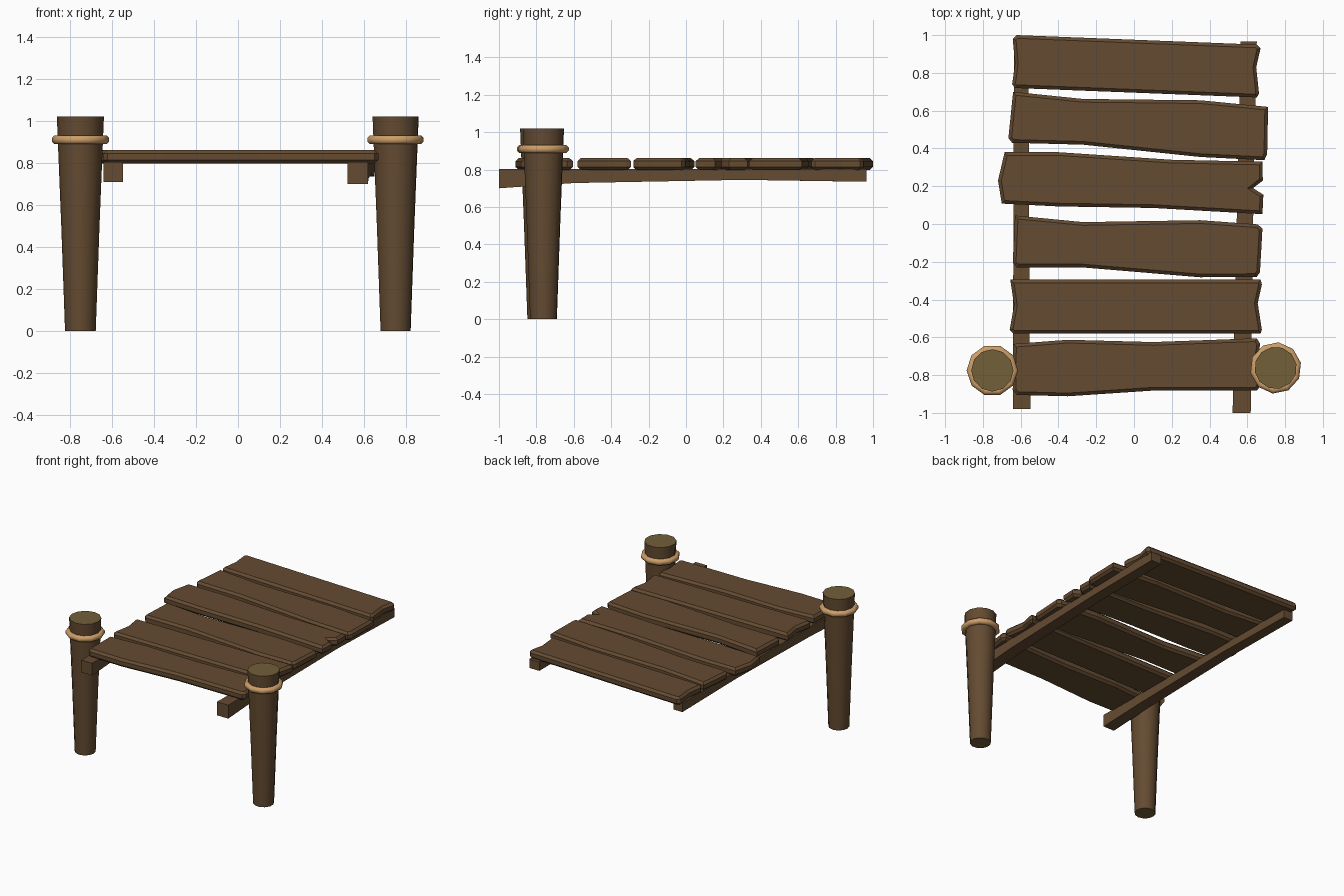
import bpy, bmesh, math
from mathutils import Vector

if "Cube" in bpy.data.objects:
    bpy.data.objects.remove(bpy.data.objects["Cube"])


def material(name, rgb):
    m = bpy.data.materials.new(name)
    m.diffuse_color = (*rgb, 1)
    m.use_nodes = True
    m.node_tree.nodes["Principled BSDF"].inputs["Base Color"].default_value = m.diffuse_color
    return m


BROWN = material("dark brown wood", (0.127, 0.070, 0.031))
OLIVE = material("cut end wood", (0.170, 0.115, 0.041))
TAN = material("tan rope", (0.61, 0.342, 0.140))


def loft(name, rings, mats, closed=False, smooth=False):
    """Skin a list of equal-length point rings, capping the ends unless closed."""
    bm = bmesh.new()
    vs = [[bm.verts.new(p) for p in r] for r in rings]
    n = len(vs[0])
    pairs = list(zip(vs, vs[1:])) + ([(vs[-1], vs[0])] if closed else [])
    for a, b in pairs:
        for i in range(n):
            j = (i + 1) % n
            bm.faces.new((a[i], a[j], b[j], b[i])).smooth = smooth
    if not closed:
        for r in (vs[0], vs[-1]):
            bm.faces.new(r).material_index = len(mats) - 1
    bmesh.ops.recalc_face_normals(bm, faces=bm.faces)
    me = bpy.data.meshes.new(name)
    bm.to_mesh(me)
    bm.free()
    for m in mats:
        me.materials.append(m)
    ob = bpy.data.objects.new(name, me)
    bpy.context.collection.objects.link(ob)
    return ob


def circle(cx, cy, z, r, n, turn=0.0):
    return [(cx + r * math.cos(turn + math.tau * i / n),
             cy + r * math.sin(turn + math.tau * i / n), z) for i in range(n)]


def inset(pts, d):
    """Mitred inset of a clockwise outline."""
    out = []
    for i, p in enumerate(pts):
        a = (p - pts[i - 1]).normalized()
        b = (pts[(i + 1) % len(pts)] - p).normalized()
        na, nb = Vector((a.y, -a.x)), Vector((b.y, -b.x))
        out.append(p + (na + nb) * d / max(1 + na.dot(nb), 0.5))
    return out


def plank(name, coords):
    """Clockwise outline turned into a board with chamfered rims."""
    pts = [Vector(c) for c in coords]
    rings = [[(p.x, p.y, z) for p in inset(pts, d)]
             for d, z in ((0.017, 0.798), (0, 0.814), (0, 0.845), (0.017, 0.861))]
    loft(name, rings, [BROWN])


# Deck boards, back to front
plank("plank_1", [(-.62, 1.0), (.65, .95), (.67, .93), (.647, .83), (.662, .69),
                  (.65, .67), (-.63, .72), (-.645, .74), (-.63, .85), (-.642, .98)])
plank("plank_2", [(-.64, .70), (-.27, .662), (.35, .655), (.71, .62), (.705, .37),
                  (.69, .338), (.35, .355), (-.27, .42), (-.645, .43), (-.665, .455)])
plank("plank_3", [(-.685, .38), (-.4, .38), (.2, .34), (.68, .33), (.682, .23),
                  (.63, .19), (.685, .155), (.68, .052), (.1, .085), (-.4, .093),
                  (-.7, .108), (-.72, .23)])
plank("plank_4", [(-.63, .045), (-.27, .01), (.35, .02), (.655, -.002), (.68, -.025),
                  (.667, -.255), (.65, -.28), (.35, -.282), (-.27, -.23),
                  (-.62, -.23), (-.642, -.205)])
plank("plank_5", [(-.655, -.295), (.67, -.295), (.677, -.32), (.655, -.42),
                  (.677, -.56), (.67, -.58), (-.64, -.58), (-.658, -.56), (-.635, -.43)])
plank("plank_6", [(-.64, -.635), (-.35, -.613), (.1, -.625), (.65, -.605),
                  (.668, -.635), (.655, -.72), (.668, -.86), (.65, -.882),
                  (.1, -.882), (-.35, -.912), (-.62, -.905), (-.642, -.88)])


# Slightly warped support rails: stations of (y, x left, x right, z bottom)
def rail(name, stations):
    loft(name, [[(a, y, z), (b, y, z), (b, y, .803), (a, y, .803)]
                for y, a, b, z in stations], [BROWN])


rail("left_rail", [(-.98, -.64, -.548, .71), (-.6, -.64, -.553, .728),
                   (.3, -.638, -.556, .745), (.95, -.635, -.56, .735)])
rail("right_rail", [(-1.0, .522, .618, .70), (-.6, .53, .622, .728),
                    (.3, .55, .635, .745), (.965, .565, .65, .735)])

# Tapered posts, each with a rope ring
for side, x, y, turn in (("left", -.75, -.775, 0), ("right", .75, -.762, .2)):
    n = 12
    post = loft(side + "_post", [circle(x, y, z, r, n, turn)
                                 for z, r in ((0, .073), (.5, .091), (1.02, .112))],
                [BROWN, OLIVE], smooth=True)
    for f in post.data.polygons:
        if abs(f.normal.z) > .9:
            f.use_smooth = False
    for e in post.data.edges:
        za, zb = (post.data.vertices[v].co.z for v in e.vertices)
        if za == zb and abs(za - .5) > .1:
            e.use_edge_sharp = True
    loft(side + "_rope_ring",
         [circle(x, y, .91 + .023 * math.sin(t), .115 + .023 * math.cos(t), 10, turn)
          for t in (math.tau * (k + .5) / 8 for k in range(8))],
         [TAN], closed=True, smooth=True)
